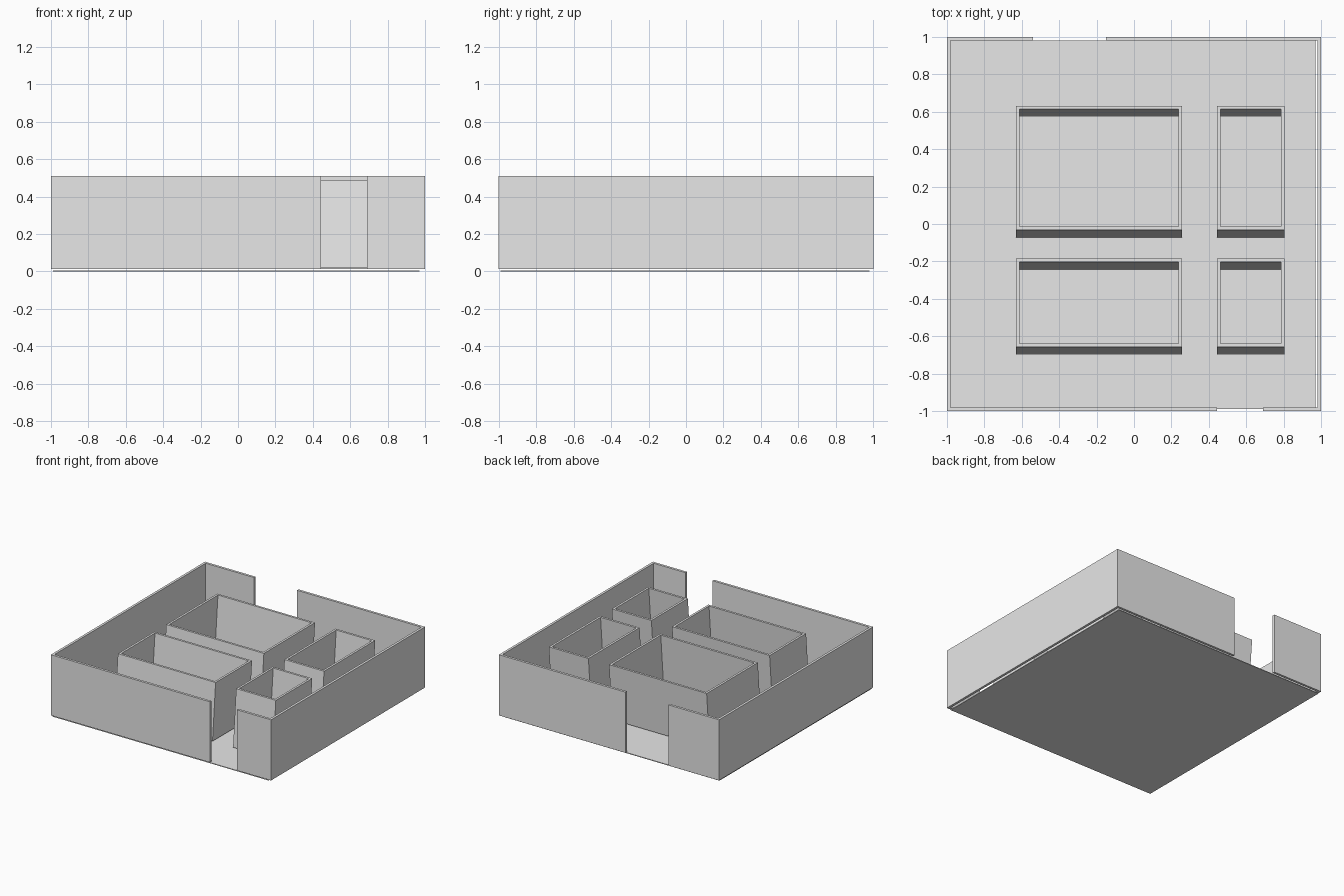
import bpy
import bmesh

if "Cube" in bpy.data.objects:
    bpy.data.objects.remove(bpy.data.objects["Cube"], do_unlink=True)

# One plain grey for everything
GREY = (0.8, 0.8, 0.8, 1)
mat = bpy.data.materials.new("plain_grey")
mat.use_nodes = True
mat.diffuse_color = GREY
mat.node_tree.nodes["Principled BSDF"].inputs["Base Color"].default_value = GREY


def finish(name, bm):
    bmesh.ops.recalc_face_normals(bm, faces=bm.faces)
    mesh = bpy.data.meshes.new(name)
    bm.to_mesh(mesh)
    bm.free()
    mesh.materials.append(mat)
    obj = bpy.data.objects.new(name, mesh)
    bpy.context.collection.objects.link(obj)
    return obj


def slab(name, x0, x1, y0, y1, z0, z1):
    """Axis-aligned block between two corners."""
    bm = bmesh.new()
    bmesh.ops.create_cube(bm, size=1)
    for v in bm.verts:
        v.co.x = x1 if v.co.x > 0 else x0
        v.co.y = y1 if v.co.y > 0 else y0
        v.co.z = z1 if v.co.z > 0 else z0
    return finish(name, bm)


def leaning_enclosure(name, x0, x1, y0, y1, z0, z1, lean, t):
    """Open rectangular ring of walls whose top is shifted back by lean."""
    bm = bmesh.new()
    loops = []
    for inset, z, shift in ((0, z0, 0), (0, z1, lean), (t, z1, lean), (t, z0, 0)):
        a, b = x0 + inset, x1 - inset
        c, d = y0 + inset + shift, y1 - inset + shift
        loops.append([bm.verts.new((x, y, z))
                      for x, y in ((a, c), (b, c), (b, d), (a, d))])
    for k in range(4):
        p, q = loops[k], loops[(k + 1) % 4]
        for i in range(4):
            j = (i + 1) % 4
            bm.faces.new((p[i], p[j], q[j], q[i]))
    return finish(name, bm)


# Thin floor, slightly short of the outer walls
slab("floor", -0.99, 0.97, -0.99, 0.98, 0, 0.006)

# Outer walls, with a doorway at the front and another at the back
BASE, TOP, T = 0.012, 0.51, 0.02
slab("left_wall", 1 - T, 1, -1, 1, BASE, TOP)
slab("right_wall", -1, -1 + T, -1, 1, BASE, TOP)
slab("front_wall_long", -1 + T, 0.444, -1, -1 + T, BASE, TOP)
slab("front_wall_short", 0.69, 1 - T, -1, -1 + T, BASE, TOP)
slab("back_wall_short", -1 + T, -0.54, 1 - T, 1, BASE, TOP)
slab("back_wall_long", -0.15, 1 - T, 1 - T, 1, BASE, TOP)

# Four inner enclosures, all leaning slightly to the back
columns = {"wide": (-0.63, 0.257), "narrow": (0.444, 0.804)}
rows = {"back": (-0.072, 0.592), "front": (-0.698, -0.225)}
for row, (y0, y1) in rows.items():
    for col, (x0, x1) in columns.items():
        leaning_enclosure(f"{row}_{col}_enclosure", x0, x1, y0, y1,
                          0.02, 0.487, 0.04, 0.018)
